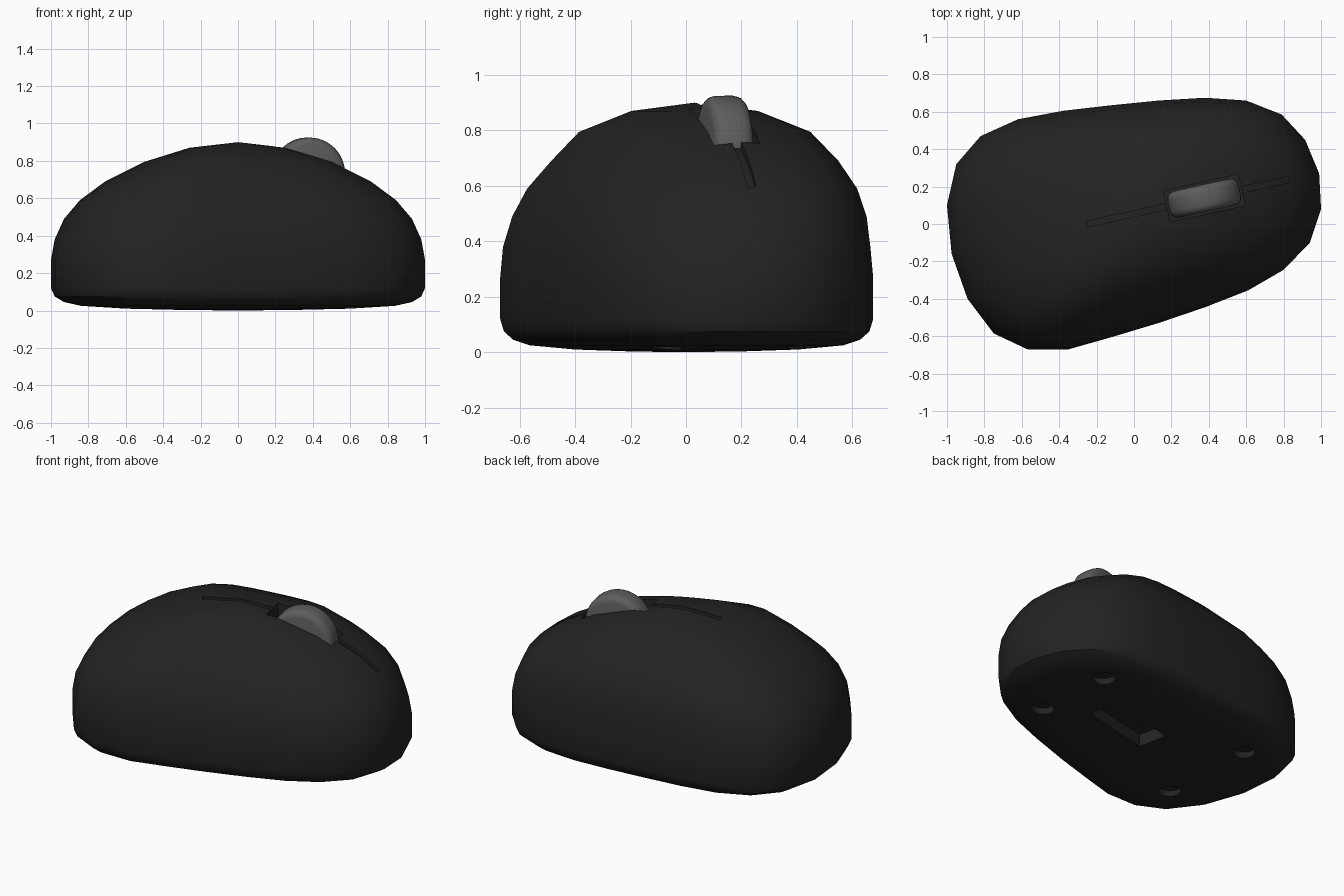
import bpy, bmesh, math
from mathutils import Vector, Matrix
from mathutils.bvhtree import BVHTree

if "Cube" in bpy.data.objects:
    bpy.data.objects.remove(bpy.data.objects["Cube"])

TURN = math.radians(12.5)          # the body is turned on the ground
AXIS = Matrix.Translation((0, 0.055, 0)) @ Matrix.Rotation(TURN, 4, 'Z')


def material(name, grey):
    m = bpy.data.materials.new(name)
    m.use_nodes = True
    colour = (grey, grey, grey, 1)
    m.diffuse_color = colour
    bsdf = m.node_tree.nodes["Principled BSDF"]
    bsdf.inputs["Base Color"].default_value = colour
    bsdf.inputs["Roughness"].default_value = 0.6
    return m


black = material("black plastic", 0.017)
grey = material("grey rubber", 0.11)


def make(name, bm, mat):
    bmesh.ops.recalc_face_normals(bm, faces=bm.faces)
    me = bpy.data.meshes.new(name)
    bm.to_mesh(me)
    bm.free()
    me.materials.append(mat)
    ob = bpy.data.objects.new(name, me)
    bpy.context.collection.objects.link(ob)
    return ob


def smooth(ob, degrees):
    bpy.ops.object.select_all(action='DESELECT')
    ob.select_set(True)
    bpy.context.view_layer.objects.active = ob
    bpy.ops.object.shade_smooth_by_angle(angle=math.radians(degrees))


def box(name, centre, size):
    bm = bmesh.new()
    bmesh.ops.create_cube(bm, size=1, matrix=AXIS @ Matrix.Translation(centre)
                          @ Matrix.Diagonal((*size, 1)))
    return make(name, bm, black)


# Body: plan outline lofted through rings of (x scale, y scale, y shift, z)
outline = [(-1, .1), (-.95, .32), (-.82, .47), (-.62, .56), (-.38, .605), (-.12, .635),
           (.13, .66), (.38, .675), (.6, .66), (.79, .585), (.915, .45), (.99, .27),
           (1, .08), (.94, -.1), (.8, -.245), (.61, -.355), (.38, -.445), (.13, -.53),
           (-.12, -.605), (-.35, -.67), (-.57, -.67), (-.75, -.585), (-.89, -.4), (-.975, -.16)]
rings = [(.3, .3, 0, .003), (.6, .6, 0, .01), (.84, .84, 0, .025), (.93, .93, 0, .045),
         (.98, .98, 0, .075), (1, 1, 0, .12), (1, 1, 0, .27), (.98, .985, 0, .38),
         (.93, .95, .01, .49), (.845, .885, .02, .59), (.71, .77, .03, .69),
         (.5, .62, .03, .795), (.26, .34, .03, .87)]
bm = bmesh.new()
loops = [[bm.verts.new((x * sx, y * sy + dy, z)) for x, y in outline]
         for sx, sy, dy, z in rings]
n = len(outline)
for low, high in zip(loops, loops[1:]):
    for i in range(n):
        j = (i + 1) % n
        bm.faces.new((low[i], low[j], high[j], high[i]))
for ring, tip in ((loops[0], (0, 0, 0)), (loops[-1], (0, .03, .9))):
    centre = bm.verts.new(tip)
    for i in range(n):
        bm.faces.new((ring[i], ring[(i + 1) % n], centre))
bmesh.ops.recalc_face_normals(bm, faces=bm.faces)
surface = BVHTree.FromBMesh(bm)
body = make("mouse_body", bm, black)


def height(x):
    """Height of the shell above a point on the long axis."""
    p = AXIS @ Vector((x, 0, 2))
    return surface.ray_cast(p, Vector((0, 0, -1)))[0].z


# Groove cutter that follows the shell between the two buttons
bm = bmesh.new()
start, end, steps, half = -.255, .85, 24, .016
sections = []
for k in range(steps + 1):
    x = start + (end - start) * k / steps
    z = height(x)
    sections.append([bm.verts.new(AXIS @ Vector((x, s * half, z + d)))
                     for s, d in ((-1, -.02), (1, -.02), (1, .1), (-1, .1))])
for a, b in zip(sections, sections[1:]):
    for i in range(4):
        j = (i + 1) % 4
        bm.faces.new((a[i], a[j], b[j], b[i]))
bm.faces.new(sections[0])
bm.faces.new(sections[-1])
cutters = [make("groove_cutter", bm, black)]

# Wheel slot, sensor window and screw holes
WHEEL_X, WHEEL_Z, RADIUS = .385, .73, .195
cutters.append(box("slot_cutter", (WHEEL_X, 0, .82), (.41, .17, .34)))
cutters.append(box("sensor_cutter", (.155, .03, 0), (.47, .19, .16)))
for x, y in ((.63, -.07), (.58, .42), (-.59, .29), (-.55, -.33)):
    bm = bmesh.new()
    bmesh.ops.create_cone(bm, cap_ends=True, segments=16, radius1=.065, radius2=.065,
                          depth=.11, matrix=Matrix.Translation((x, y, 0)))
    cutters.append(make("screw_hole_cutter", bm, black))

for c in cutters:
    c.hide_render = True
    mod = body.modifiers.new(c.name, 'BOOLEAN')
    mod.operation = 'DIFFERENCE'
    mod.solver = 'EXACT'
    mod.object = c
graph = bpy.context.evaluated_depsgraph_get()
body.data = bpy.data.meshes.new_from_object(body.evaluated_get(graph))
body.modifiers.clear()
for c in cutters:
    bpy.data.objects.remove(c)
smooth(body, 33)

# Scroll wheel with rounded rims
bm = bmesh.new()
bmesh.ops.create_cone(bm, cap_ends=True, segments=32, radius1=RADIUS, radius2=RADIUS, depth=.145,
                      matrix=AXIS @ Matrix.Translation((WHEEL_X, 0, WHEEL_Z))
                      @ Matrix.Rotation(math.pi / 2, 4, 'X'))
rims = [e for e in bm.edges if any(len(f.verts) > 4 for f in e.link_faces)]
bmesh.ops.bevel(bm, geom=rims, offset=.04, segments=3, profile=.5, affect='EDGES')
wheel = make("scroll_wheel", bm, grey)
smooth(wheel, 40)
